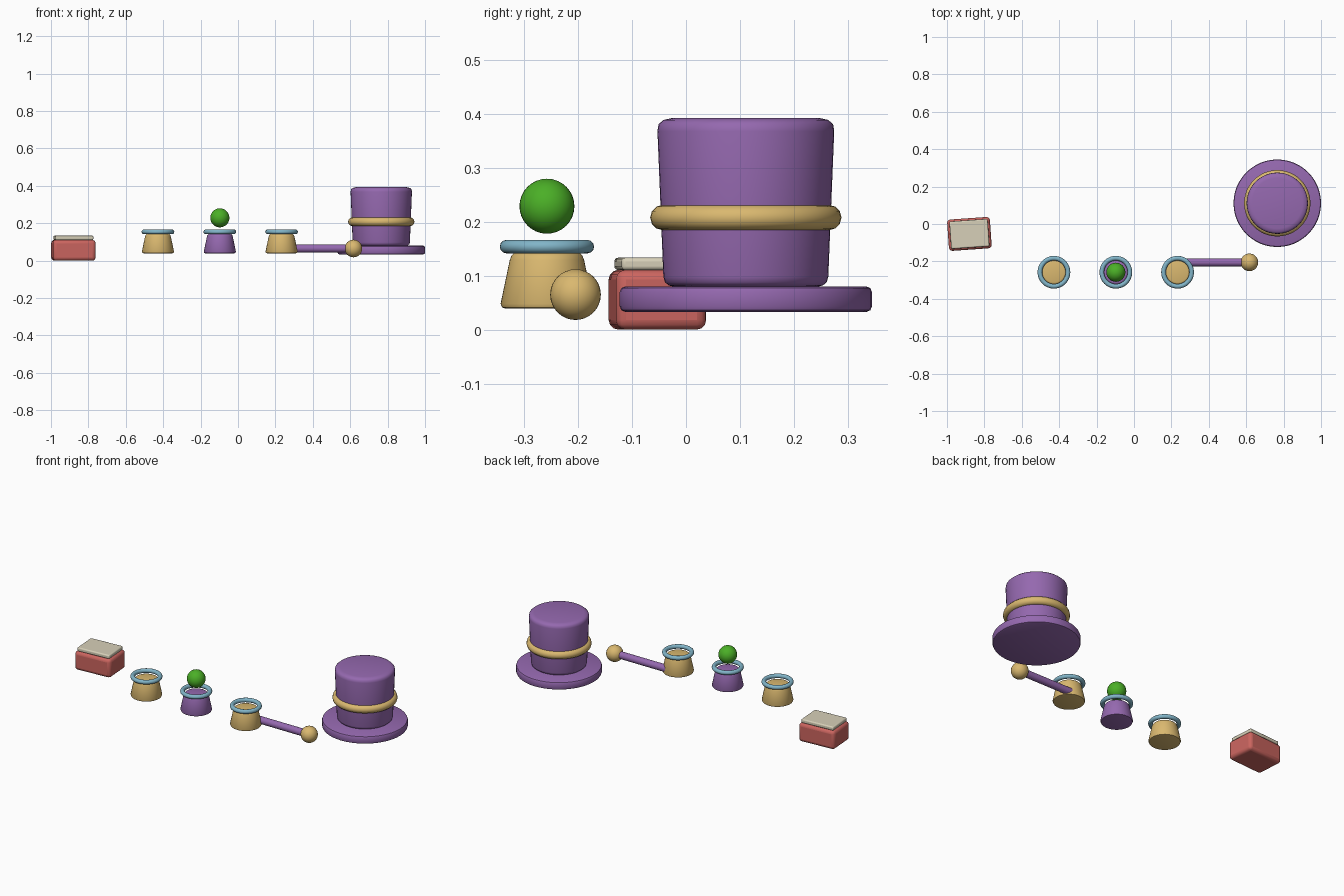
import bpy, bmesh, math

if "Cube" in bpy.data.objects:
    bpy.data.objects.remove(bpy.data.objects["Cube"])

def material(name, rgb):
    m = bpy.data.materials.new(name)
    m.diffuse_color = (*rgb, 1)
    m.use_nodes = True
    m.node_tree.nodes["Principled BSDF"].inputs["Base Color"].default_value = m.diffuse_color
    return m

PURPLE = material("purple", (0.30, 0.14, 0.43))
GOLD = material("gold", (0.70, 0.48, 0.16))
RED = material("red", (0.60, 0.13, 0.115))
CREAM = material("cream", (0.68, 0.63, 0.48))
BLUE = material("blue", (0.22, 0.46, 0.58))
GREEN = material("green", (0.07, 0.43, 0.02))

def finish(name, mat, angle=40):
    ob = bpy.context.object
    ob.name = name
    ob.data.materials.append(mat)
    bpy.ops.object.shade_smooth_by_angle(angle=math.radians(angle))
    return ob

def lathe(name, mat, loc, profile, n=48):
    """Closed solid of revolution from (radius, z) points, bottom to top."""
    bm = bmesh.new()
    rings = [[bm.verts.new((r * math.cos(2 * math.pi * i / n),
                            r * math.sin(2 * math.pi * i / n), z))
              for i in range(n)] for r, z in profile]
    for a, b in zip(rings, rings[1:]):
        for i in range(n):
            j = (i + 1) % n
            bm.faces.new((a[i], a[j], b[j], b[i]))
    bm.faces.new(rings[0][::-1])
    bm.faces.new(rings[-1])
    me = bpy.data.meshes.new(name)
    bm.to_mesh(me)
    bm.free()
    ob = bpy.data.objects.new(name, me)
    bpy.context.collection.objects.link(ob)
    ob.location = loc
    bpy.ops.object.select_all(action='DESELECT')
    ob.select_set(True)
    bpy.context.view_layer.objects.active = ob
    return finish(name, mat)

def ring(name, mat, loc, major, minor, sides=12):
    bpy.ops.mesh.primitive_torus_add(location=loc, major_radius=major, minor_radius=minor,
                                     major_segments=48, minor_segments=sides)
    return finish(name, mat, 60)

def ball(name, mat, loc, r):
    bpy.ops.mesh.primitive_uv_sphere_add(segments=32, ring_count=16, radius=r, location=loc)
    return finish(name, mat)

def block(name, mat, loc, size, bevel):
    bpy.ops.mesh.primitive_cube_add(size=1, location=loc, rotation=(0, 0, math.radians(4)))
    ob = bpy.context.object
    ob.scale = size
    bpy.ops.object.transform_apply(location=False, rotation=False, scale=True)
    mod = ob.modifiers.new("rounded_edges", 'BEVEL')
    mod.width, mod.segments = bevel, 3
    return finish(name, mat)

# top hat
HX, HY = 0.766, 0.111
lathe("hat_brim", PURPLE, (HX, HY, 0),
      [(0.224, 0.033), (0.231, 0.036), (0.234, 0.043), (0.234, 0.070), (0.231, 0.077), (0.224, 0.080)])
lathe("hat_crown", PURPLE, (HX, HY, 0),
      [(0.130, 0.079), (0.143, 0.082), (0.150, 0.088), (0.153, 0.098),
       (0.164, 0.368), (0.162, 0.381), (0.153, 0.389), (0.135, 0.393)])
ring("hat_band", GOLD, (HX, HY, 0.208), 0.154, 0.0235)

# row of three cups with floating rims
CY = -0.258
for label, x, mat in (("left", -0.428, GOLD), ("middle", -0.097, PURPLE), ("right", 0.233, GOLD)):
    lathe(label + "_cup", mat, (x, CY, 0),
          [(0.076, 0.039), (0.083, 0.041), (0.086, 0.048), (0.069, 0.129),
           (0.066, 0.137), (0.061, 0.142), (0.054, 0.144)])
    ring(label + "_cup_rim", BLUE, (x, CY, 0.154), 0.075, 0.0125)

# ball hovering over the middle cup
ball("green_ball", GREEN, (-0.097, CY, 0.229), 0.051)

# wand with a round tip
WY, WZ, X0, X1 = -0.205, 0.065, 0.27, 0.617
bpy.ops.mesh.primitive_cylinder_add(vertices=24, radius=0.021, depth=X1 - X0,
                                    location=((X0 + X1) / 2, WY, WZ), rotation=(0, math.pi / 2, 0))
finish("wand_rod", PURPLE)
ball("wand_tip", GOLD, (X1, WY, WZ), 0.047)

# small turned box with a lid panel
block("box_body", RED, (-0.88, -0.053, 0.0555), (0.229, 0.168, 0.111), 0.018)
block("box_lid", CREAM, (-0.88, -0.053, 0.122), (0.205, 0.147, 0.023), 0.007)
